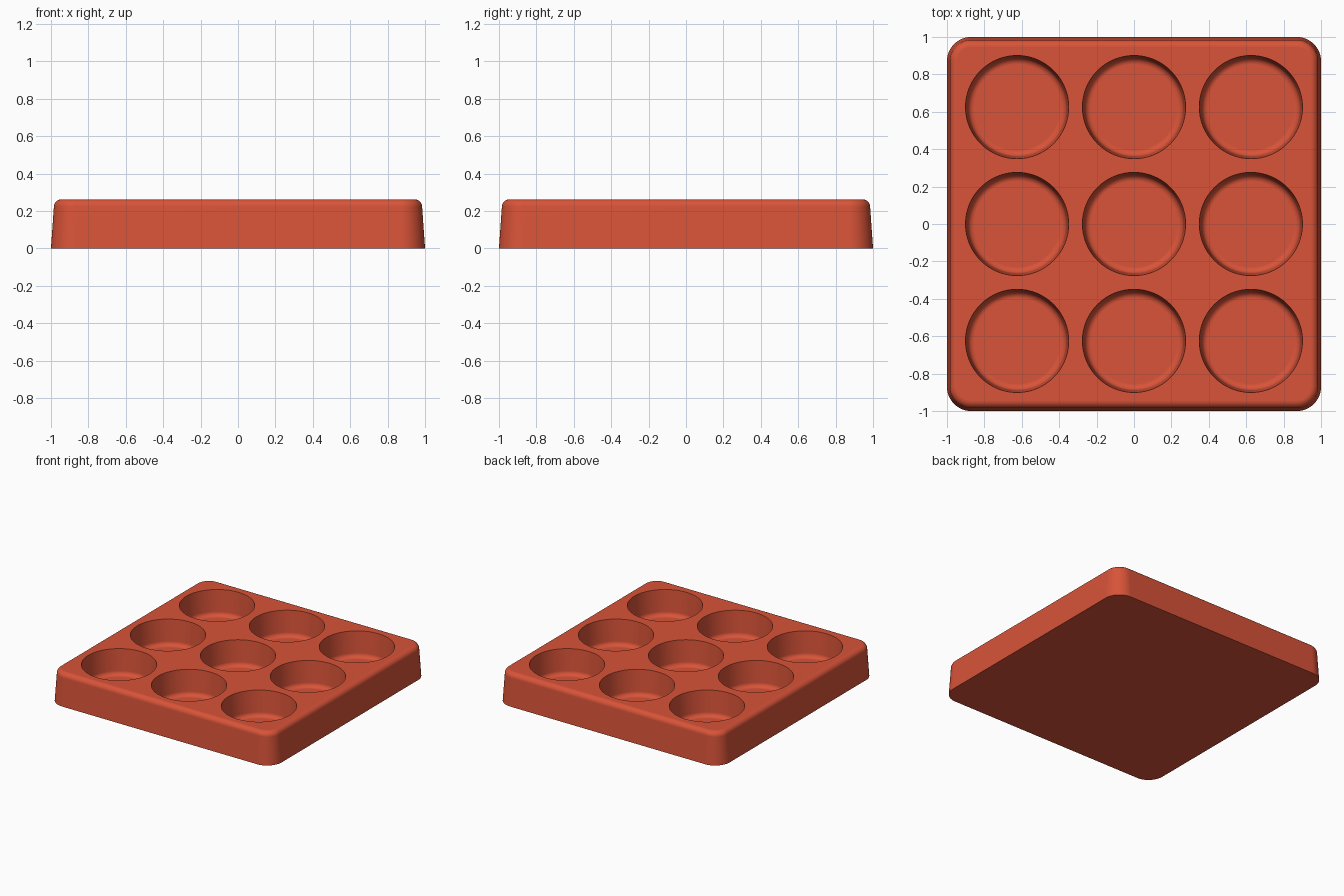
import bpy, bmesh
from math import sin, cos, pi, tan, radians

cube = bpy.data.objects.get("Cube")
if cube:
    bpy.data.objects.remove(cube, do_unlink=True)

HEIGHT, FLOOR = 0.262, 0.055
CORNER, EDGE, WELL_EDGE = 0.13, 0.04, 0.035
WELL_RADIUS, SPACING = 0.276, 0.625
DRAFT = tan(radians(4))

red = bpy.data.materials.new("brick red")
red.use_nodes = True
colour = (0.69, 0.087, 0.04, 1)
red.diffuse_color = colour
red.node_tree.nodes["Principled BSDF"].inputs["Base Color"].default_value = colour


def rounded_square(inset, z, steps=12):
    """Outline of the tray at one height, moved inward by inset."""
    centre, r = 1 - CORNER, CORNER - inset
    points = []
    for q, (sx, sy) in enumerate([(1, 1), (-1, 1), (-1, -1), (1, -1)]):
        for i in range(steps + 1):
            a = (q + i / steps) * pi / 2
            points.append((sx * centre + r * cos(a), sy * centre + r * sin(a), z))
    return points


def circle(cx, cy, r, z, steps=64):
    return [(cx + r * cos(2 * pi * i / steps), cy + r * sin(2 * pi * i / steps), z)
            for i in range(steps)]


def loft(bm, loops):
    """Skin a closed solid through loops running from bottom to top."""
    rings = [[bm.verts.new(p) for p in loop] for loop in loops]
    n = len(rings[0])
    for low, high in zip(rings, rings[1:]):
        for i in range(n):
            j = (i + 1) % n
            bm.faces.new((low[i], low[j], high[j], high[i]))
    bm.faces.new(rings[0][::-1])
    bm.faces.new(rings[-1])


def make_object(name, bm):
    mesh = bpy.data.meshes.new(name)
    bm.to_mesh(mesh)
    bm.free()
    mesh.materials.append(red)
    obj = bpy.data.objects.new(name, mesh)
    bpy.context.collection.objects.link(obj)
    return obj


# Tray block: drafted sides and a rounded top edge
bm = bmesh.new()
shoulder = HEIGHT - EDGE
side = shoulder * DRAFT
loops = [rounded_square(0, 0), rounded_square(side, shoulder)]
for i in range(1, 9):
    a = i / 8 * pi / 2
    loops.append(rounded_square(side + EDGE * (1 - cos(a)), shoulder + EDGE * sin(a)))
loft(bm, loops)
tray = make_object("tray", bm)

# Well cutters: drafted round cups with a filleted floor
bm = bmesh.new()
foot = WELL_RADIUS - (HEIGHT - FLOOR - WELL_EDGE) * DRAFT
for cx in (-SPACING, 0, SPACING):
    for cy in (-SPACING, 0, SPACING):
        loops = []
        for i in range(9):
            a = i / 8 * pi / 2
            loops.append(circle(cx, cy, foot - WELL_EDGE * (1 - sin(a)),
                                FLOOR + WELL_EDGE * (1 - cos(a))))
        loops.append(circle(cx, cy, WELL_RADIUS + 0.1 * DRAFT, HEIGHT + 0.1))
        loft(bm, loops)
cutters = make_object("well_cutters", bm)
cutters.hide_render = True

# Sink the wells into the tray
cut = tray.modifiers.new("wells", 'BOOLEAN')
cut.operation = 'DIFFERENCE'
cut.solver = 'EXACT'
cut.object = cutters
bpy.ops.object.select_all(action='DESELECT')
tray.select_set(True)
bpy.context.view_layer.objects.active = tray
bpy.ops.object.modifier_apply(modifier=cut.name)
bpy.data.objects.remove(cutters, do_unlink=True)

# Smooth curved faces, keep the well rims and base sharp
bpy.ops.object.shade_smooth_by_angle(angle=radians(35))
weighted = tray.modifiers.new("even shading", 'WEIGHTED_NORMAL')
weighted.keep_sharp = True
